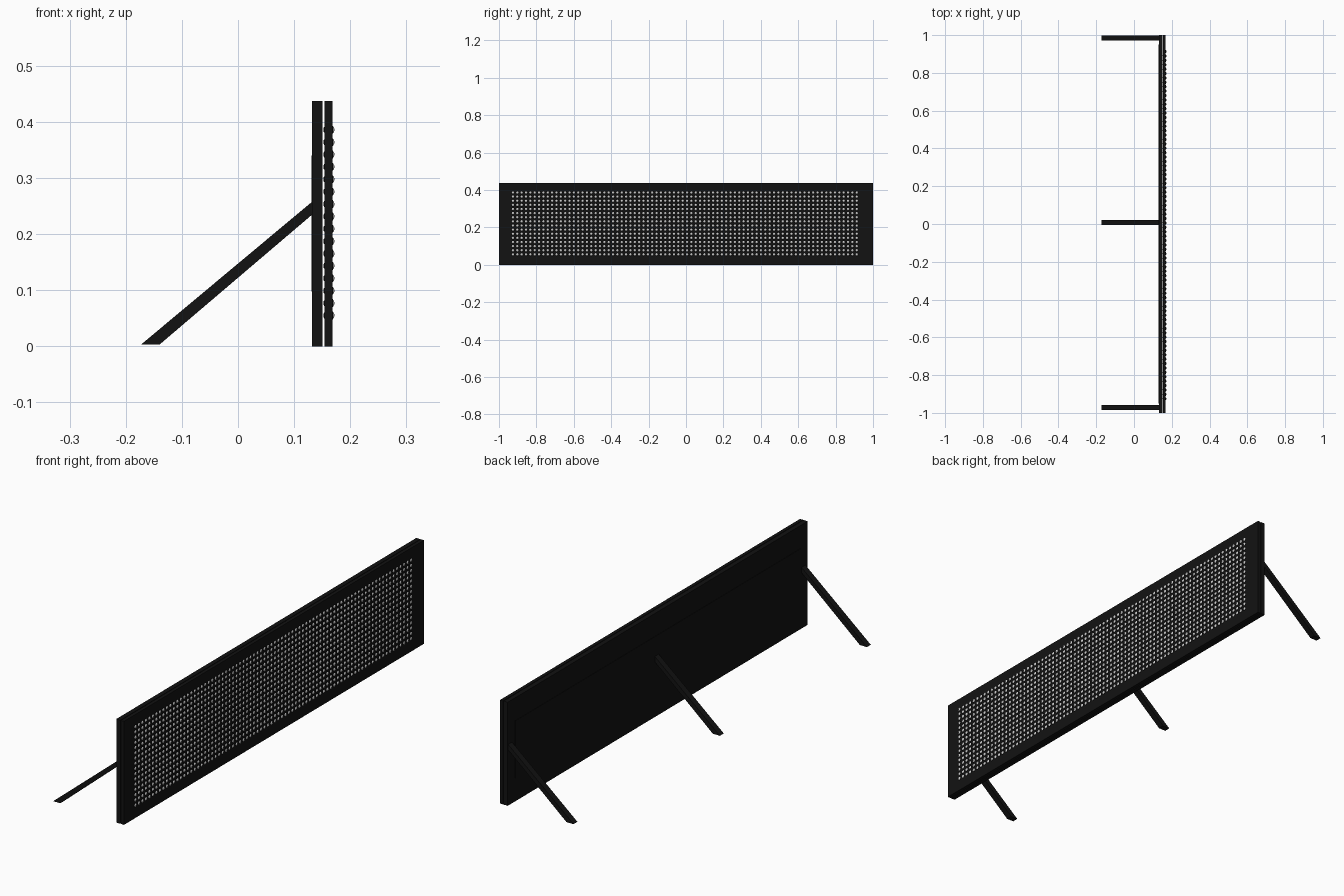
import bpy, bmesh, math
from mathutils import Matrix

if "Cube" in bpy.data.objects:
    bpy.data.objects.remove(bpy.data.objects["Cube"])


def material(name, rgb):
    m = bpy.data.materials.new(name)
    m.diffuse_color = (*rgb, 1)
    m.use_nodes = True
    m.node_tree.nodes["Principled BSDF"].inputs["Base Color"].default_value = m.diffuse_color
    return m


BLACK = material("black_casing", (0.006, 0.006, 0.006))
LENS = material("lens_grey", (0.6, 0.6, 0.6))


def add_object(name, bm, *mats):
    bmesh.ops.recalc_face_normals(bm, faces=bm.faces)
    me = bpy.data.meshes.new(name)
    bm.to_mesh(me)
    bm.free()
    for m in mats:
        me.materials.append(m)
    ob = bpy.data.objects.new(name, me)
    bpy.context.collection.objects.link(ob)
    return ob


def box(name, x, y, z):
    bm = bmesh.new()
    bmesh.ops.create_cube(bm, size=1)
    for v in bm.verts:
        for i, (lo, hi) in enumerate((x, y, z)):
            v.co[i] = lo if v.co[i] < 0 else hi
    return add_object(name, bm, BLACK)


def prop_leg(name, y, width=0.026):
    # slanted bar, cut flat at the ground and against the panel
    profile = [(-0.173, 0.003), (-0.14, 0.003), (0.136, 0.238), (0.136, 0.261)]
    bm = bmesh.new()
    face = bm.faces.new([bm.verts.new((x, y - width / 2, z)) for x, z in profile])
    ext = bmesh.ops.extrude_face_region(bm, geom=[face])
    bmesh.ops.translate(bm, vec=(0, width, 0),
                        verts=[g for g in ext["geom"] if isinstance(g, bmesh.types.BMVert)])
    return add_object(name, bm, BLACK)


# Casing: back slab, thin raised back cover, front slab with a slim gap between
box("back_panel", (0.132, 0.151), (-1, 1), (0, 0.437))
box("back_cover", (0.1308, 0.134), (-0.95, 0.95), (0.098, 0.34))
box("front_panel", (0.154, 0.168), (-1, 1), (0, 0.437))

# Rear support legs
for label, y in (("left", -0.972), ("middle", 0.008), ("right", 0.984)):
    prop_leg(label + "_leg", y)

# Lamp grid: one bulb with a dark rim and pale lens, repeated by two arrays
ROWS, COLS = 16, 80
Y0, Y1, Z0, Z1 = -0.925, 0.913, 0.055, 0.386
bm = bmesh.new()
bmesh.ops.create_uvsphere(bm, u_segments=10, v_segments=8, radius=0.01)
bmesh.ops.transform(bm, verts=bm.verts,
                    matrix=Matrix.Translation((0.162, Y0, Z0)) @ Matrix.Rotation(math.pi / 2, 4, 'Y'))
for f in bm.faces:
    f.smooth = True
    f.material_index = 1 if f.calc_center_median().x > 0.1685 else 0
bulbs = add_object("lamp_grid", bm, BLACK, LENS)
for name, count, step in (("columns", COLS, (0, (Y1 - Y0) / (COLS - 1), 0)),
                          ("rows", ROWS, (0, 0, (Z1 - Z0) / (ROWS - 1)))):
    arr = bulbs.modifiers.new(name, 'ARRAY')
    arr.count = count
    arr.use_relative_offset = False
    arr.use_constant_offset = True
    arr.constant_offset_displace = step
